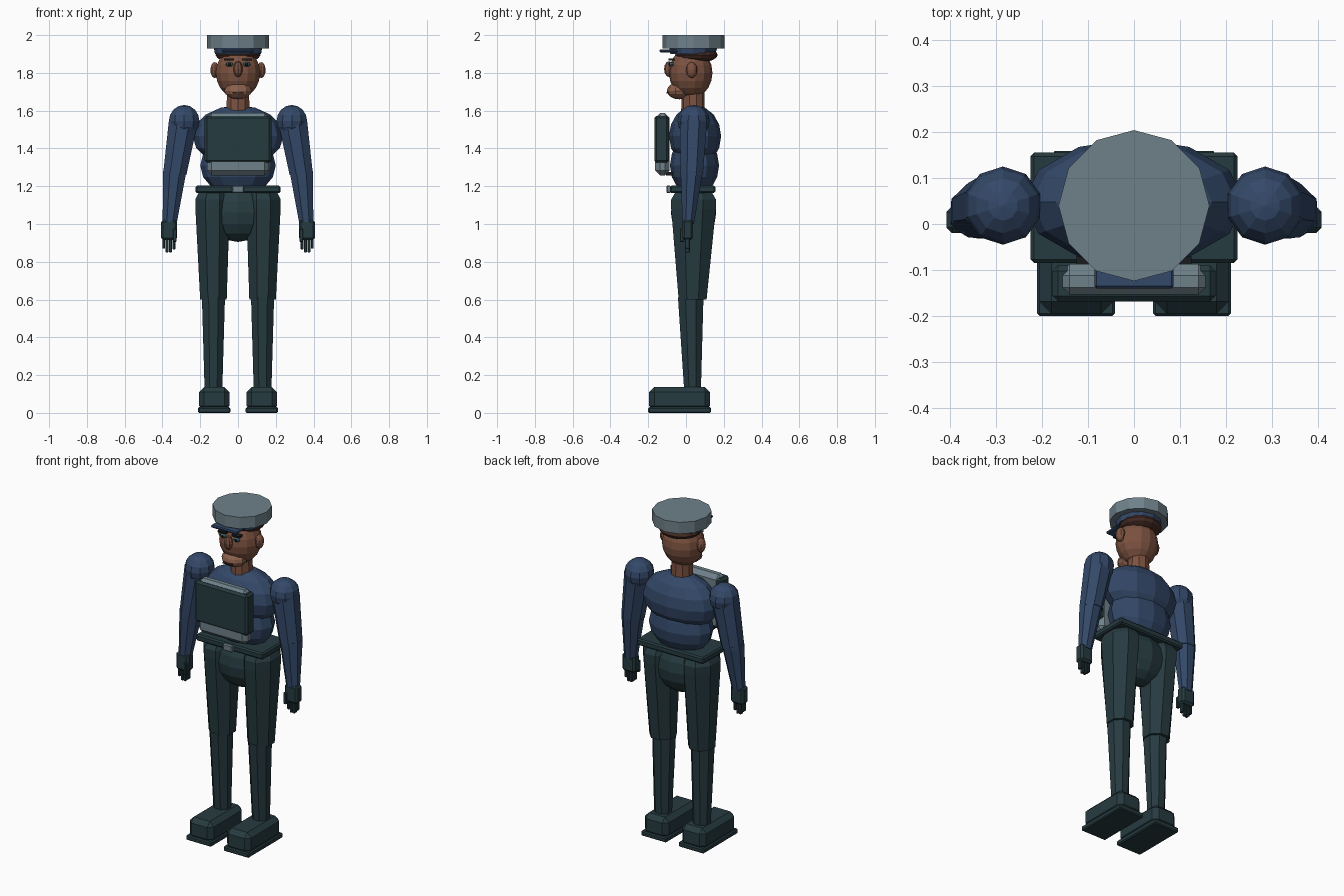
import bpy, bmesh, math
from mathutils import Vector

if "Cube" in bpy.data.objects:
    bpy.data.objects.remove(bpy.data.objects["Cube"])


def mat(name, r, g, b):
    m = bpy.data.materials.new(name)
    lin = [((c / 255 + 0.055) / 1.055) ** 2.4 for c in (r, g, b)]
    m.diffuse_color = (*lin, 1)
    m.use_nodes = True
    m.node_tree.nodes["Principled BSDF"].inputs["Base Color"].default_value = m.diffuse_color
    return m


TEAL = mat("dark teal cloth", 38, 59, 64)
NAVY = mat("navy shirt", 51, 72, 104)
GREY = mat("slate grey", 111, 129, 138)
SKIN = mat("brown skin", 124, 82, 64)
LIGHT = mat("light brown skin", 139, 96, 76)
HAIR = mat("dark brown hair", 70, 44, 36)
EYE = mat("teal eye", 62, 104, 114)
BLACK = mat("near black", 24, 27, 30)


def finish(name, bm, material):
    bmesh.ops.recalc_face_normals(bm, faces=bm.faces)
    me = bpy.data.meshes.new(name)
    bm.to_mesh(me)
    bm.free()
    me.materials.append(material)
    ob = bpy.data.objects.new(name, me)
    bpy.context.collection.objects.link(ob)
    return ob


def ball(name, c, r, material, seg=12, rings=8):
    bm = bmesh.new()
    bmesh.ops.create_uvsphere(bm, u_segments=seg, v_segments=rings, radius=1)
    for v in bm.verts:
        v.co = Vector((v.co[i] * r[i] + c[i] for i in range(3)))
    return finish(name, bm, material)


def box(name, lo, hi, material, bevel=0.0):
    bm = bmesh.new()
    bmesh.ops.create_cube(bm, size=1)
    for v in bm.verts:
        v.co = Vector((lo[i] + (v.co[i] + 0.5) * (hi[i] - lo[i]) for i in range(3)))
    if bevel:
        bmesh.ops.bevel(bm, geom=bm.edges[:], offset=bevel, segments=1, affect='EDGES')
    return finish(name, bm, material)


def loft(name, rings, material, seg=8, turn=0.5):
    """Rings of (x, y, z, rx, ry) joined into a capped tube."""
    bm = bmesh.new()
    loops = []
    for x, y, z, rx, ry in rings:
        angles = [2 * math.pi * (i + turn) / seg for i in range(seg)]
        loops.append([bm.verts.new((x + rx * math.cos(a), y + ry * math.sin(a), z)) for a in angles])
    for a, b in zip(loops, loops[1:]):
        for i in range(seg):
            j = (i + 1) % seg
            bm.faces.new((a[i], a[j], b[j], b[i]))
    bm.faces.new(loops[0])
    bm.faces.new(loops[-1])
    return finish(name, bm, material)


def sbox(name, s, lo, hi, material, bevel=0.0):
    """Box given for the positive side, placed on side s."""
    xs = sorted((lo[0] * s, hi[0] * s))
    return box(name, (xs[0], *lo[1:]), (xs[1], *hi[1:]), material, bevel)


# Torso
ball("chest", (0, 0.048, 1.465), (0.24, 0.138, 0.163), NAVY, 12, 8)
ball("abdomen", (0, 0.045, 1.31), (0.2, 0.13, 0.16), NAVY, 12, 8)
ball("pelvis", (0, 0.04, 1.06), (0.17, 0.12, 0.155), TEAL, 12, 8)
box("belt", (-0.225, -0.085, 1.163), (0.225, 0.155, 1.203), TEAL, 0.008)
box("buckle", (-0.032, -0.103, 1.163), (0.032, -0.08, 1.205), GREY, 0.006)

# Chest pack
box("pack_body", (-0.165, -0.163, 1.258), (0.165, -0.087, 1.587), GREY, 0.025)
box("pack_cover", (-0.177, -0.168, 1.325), (0.177, -0.09, 1.572), TEAL, 0.012)

# Head and neck
loft("neck", [(0, 0.037, 1.57, 0.066, 0.063), (0, 0.037, 1.72, 0.06, 0.06)], SKIN, 10)
ball("head", (0, 0.025, 1.80), (0.12, 0.115, 0.135), SKIN, 14, 10)
ball("jaw", (0, -0.035, 1.705), (0.075, 0.066, 0.045), LIGHT, 10, 8)
ball("nose", (0, -0.09, 1.82), (0.025, 0.026, 0.042), SKIN, 8, 6)
box("mouth", (-0.03, -0.104, 1.692), (0.03, -0.093, 1.699), HAIR)
ball("hair", (0, 0.055, 1.895), (0.122, 0.113, 0.042), HAIR, 14, 8)
for s, side in ((-1, "left"), (1, "right")):
    ball("ear_" + side, (s * 0.123, 0.03, 1.815), (0.024, 0.03, 0.042), SKIN, 10, 8)
    ball("eye_" + side, (s * 0.045, -0.075, 1.845), (0.021, 0.014, 0.012), EYE, 8, 6)
    ball("pupil_" + side, (s * 0.045, -0.086, 1.845), (0.008, 0.006, 0.009), BLACK, 8, 6)
    sbox("eyebrow_" + side, s, (0.02, -0.093, 1.866), (0.073, -0.06, 1.876), BLACK)

# Cap
loft("cap_crown", [(0, 0.04, 1.93, 0.164, 0.164), (0, 0.04, 2.0, 0.164, 0.164)], GREY, 12, 0)
loft("cap_band", [(0, 0.035, 1.9, 0.122, 0.118), (0, 0.04, 1.935, 0.128, 0.128)], NAVY, 12, 0)
box("cap_visor", (-0.086, -0.14, 1.908), (0.086, 0.0, 1.924), NAVY, 0.005)

# Limbs on both sides
for s, side in ((-1, "left"), (1, "right")):
    ball("shoulder_" + side, (s * 0.285, 0.04, 1.545), (0.085, 0.085, 0.085), NAVY, 10, 8)
    loft("upper_arm_" + side, [(s * 0.288, 0.04, 1.55, 0.084, 0.078),
                               (s * 0.335, 0.03, 1.26, 0.067, 0.064)], NAVY)
    loft("forearm_" + side, [(s * 0.335, 0.03, 1.28, 0.067, 0.064),
                             (s * 0.362, 0.012, 1.0, 0.04, 0.033)], NAVY)
    sbox("hand_" + side, s, (0.322, -0.02, 0.915), (0.408, 0.038, 1.022), TEAL, 0.012)
    for k in range(4):
        x = 0.332 + k * 0.018
        low = (0.865, 0.85, 0.85, 0.87)[k]
        sbox("finger_%d_%s" % (k + 1, side), s, (x, -0.005, low), (x + 0.015, 0.02, 0.93), TEAL, 0.003)
    sbox("thumb_" + side, s, (0.325, -0.032, 0.905), (0.345, -0.01, 0.975), TEAL, 0.004)
    # Legs
    loft("thigh_" + side, [(s * 0.13, 0.035, 0.6, 0.076, 0.08),
                           (s * 0.135, 0.04, 1.08, 0.098, 0.128),
                           (s * 0.135, 0.04, 1.13, 0.098, 0.128),
                           (s * 0.13, 0.04, 1.175, 0.08, 0.1)], TEAL)
    loft("shin_" + side, [(s * 0.13, 0.035, 0.1, 0.05, 0.047),
                          (s * 0.13, 0.025, 0.61, 0.066, 0.073)], TEAL)
    # Shoes
    sbox("shoe_" + side, s, (0.045, -0.195, 0.01), (0.206, 0.127, 0.137), TEAL, 0.027)
    sbox("sole_" + side, s, (0.041, -0.2, 0.0), (0.211, 0.132, 0.03), TEAL, 0.006)
    # Small pouch strips under the pack
    sbox("pack_strip_" + side, s, (0.035, -0.105, 1.258), (0.125, -0.07, 1.274), BLACK)
